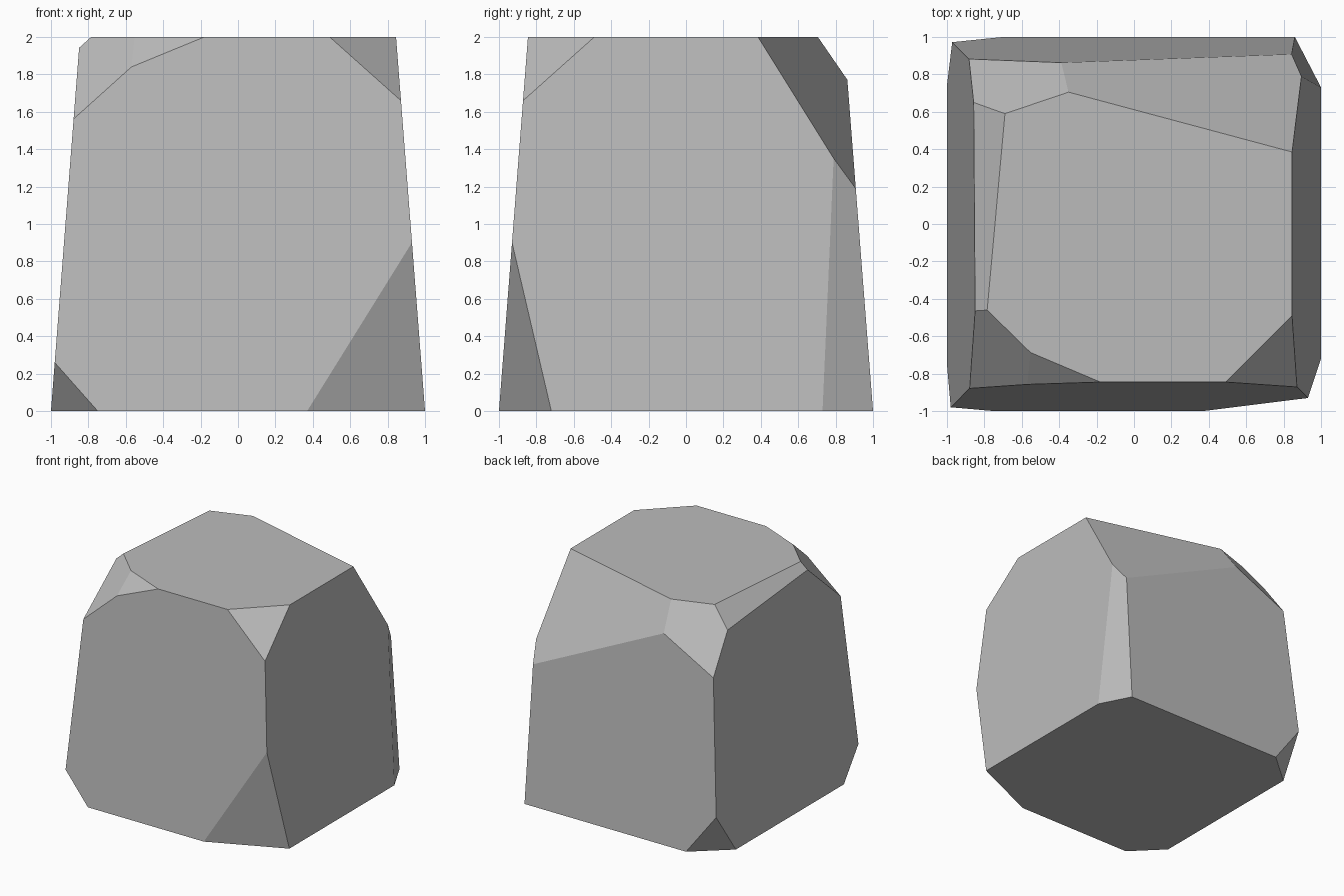
import bpy
import bmesh
from mathutils import Vector

cube = bpy.data.objects.get("Cube")
if cube:
    bpy.data.objects.remove(cube, do_unlink=True)

# Plain grey stone
stone = bpy.data.materials.new("grey_stone")
stone.use_nodes = True
grey = (0.5, 0.5, 0.5, 1)
stone.diffuse_color = grey
stone.node_tree.nodes["Principled BSDF"].inputs["Base Color"].default_value = grey

HEIGHT = 2
TAPER = 0.0775      # inward lean of each side per unit of height
CENTRE = Vector((0, 0, HEIGHT / 2))


def chip(bm, *points):
    """Slice off the material beyond the plane through three points and cap it."""
    a, b, c = (Vector(p) for p in points)
    normal = (b - a).cross(c - a).normalized()
    if normal.dot(CENTRE - a) > 0:
        normal.negate()
    geom = bm.verts[:] + bm.edges[:] + bm.faces[:]
    cut = bmesh.ops.bisect_plane(bm, geom=geom, dist=1e-5, plane_co=a,
                                 plane_no=normal, clear_outer=True)
    edges = [e for e in cut["geom_cut"] if isinstance(e, bmesh.types.BMEdge)]
    bmesh.ops.holes_fill(bm, edges=edges, sides=0)


# Tapered block
bm = bmesh.new()
bmesh.ops.create_cube(bm, size=2)
for v in bm.verts:
    v.co.z += 1
    v.co.xy *= 1 - TAPER * v.co.z

# Front left: double chip on the upper corner, small chip at the foot
chip(bm, (-0.18, -0.845, 2), (-0.57, -0.857, 1.84), (-0.57, -0.68, 2))
chip(bm, (-0.57, -0.857, 1.84), (-0.88, -0.88, 1.56), (-0.785, -0.46, 2))
chip(bm, (-0.75, -1, 0), (-0.98, -0.98, 0.26), (-1, -0.75, 0))
# Bevel along the upper left edge
chip(bm, (-0.785, -0.46, 2), (-0.69, 0.59, 2), (-0.857, 0.64, 1.845))
# Back left: upper corner and foot
chip(bm, (-0.69, 0.59, 2), (-0.35, 0.705, 2), (-0.39, 0.863, 1.77))
chip(bm, (-0.7, 1, 0), (-0.972, 0.972, 0.36), (-1, 0.74, 0))
# Back right: broad upper slope and upright chamfer
chip(bm, (-0.35, 0.705, 2), (0.845, 0.385, 2), (0.895, 0.79, 1.35))
chip(bm, (1, 0.73, 0), (0.86, 1, 0), (0.895, 0.79, 1.35))
# Front right: upper corner and tall foot chip
chip(bm, (0.49, -0.845, 2), (0.871, -0.871, 1.66), (0.845, -0.49, 2))
chip(bm, (0.37, -1, 0), (0.93, -0.93, 0.9), (1, -0.72, 0))

bmesh.ops.recalc_face_normals(bm, faces=bm.faces[:])
mesh = bpy.data.meshes.new("rock")
bm.to_mesh(mesh)
bm.free()
mesh.materials.append(stone)
rock = bpy.data.objects.new("rock", mesh)
bpy.context.collection.objects.link(rock)
